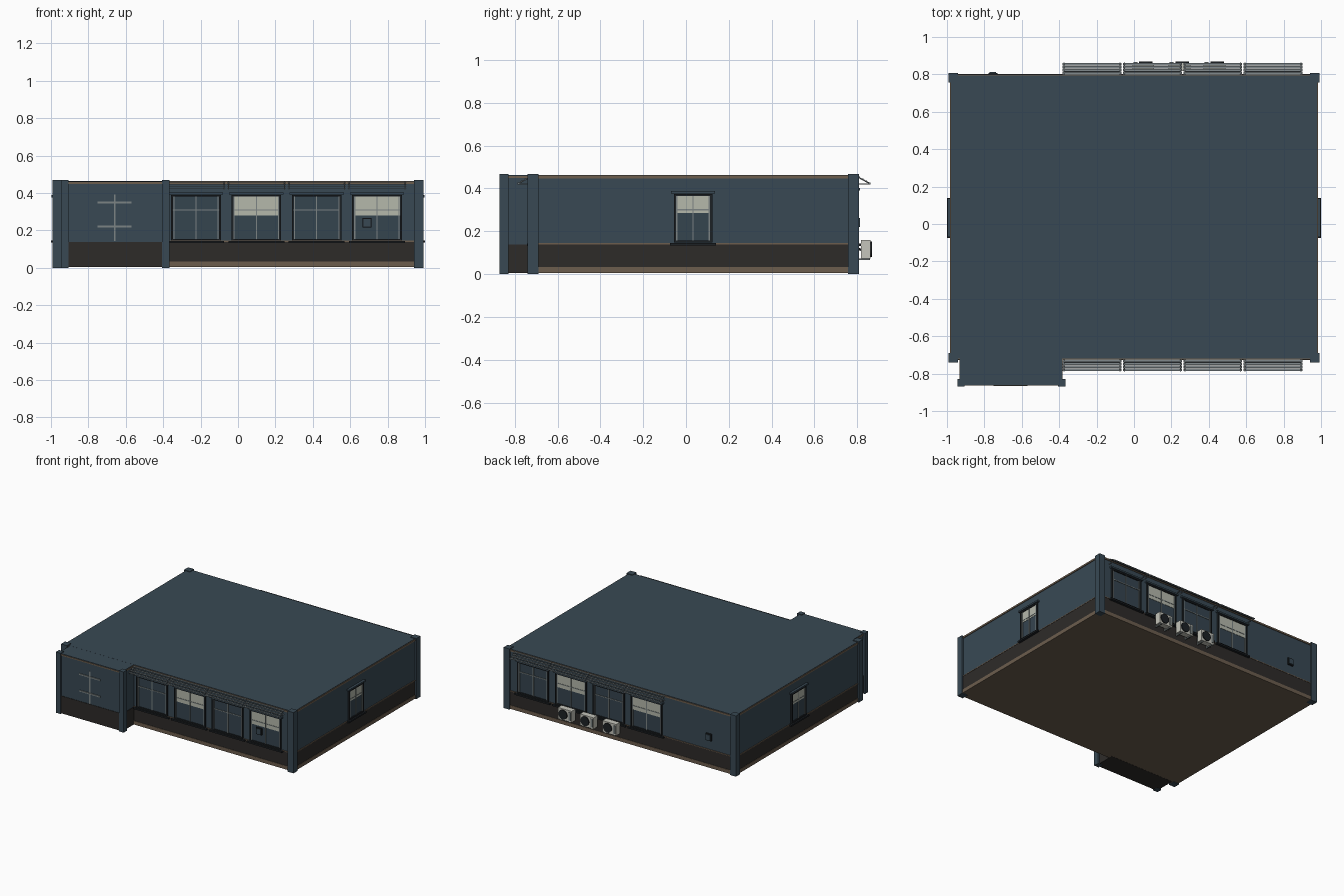
import bpy, math
from mathutils import Vector

if "Cube" in bpy.data.objects:
    bpy.data.objects.remove(bpy.data.objects["Cube"], do_unlink=True)


def material(name, r, g, b):
    m = bpy.data.materials.new(name)
    m.use_nodes = True
    m.diffuse_color = (r, g, b, 1)
    bsdf = m.node_tree.nodes["Principled BSDF"]
    bsdf.inputs["Base Color"].default_value = (r, g, b, 1)
    bsdf.inputs["Roughness"].default_value = 0.8
    return m


BLUE = material("slate blue wall", .040, .066, .088)
DARK = material("charcoal base", .027, .024, .022)
BROWN = material("brown trim", .15, .11, .075)
GLASS = material("dark glass", .036, .058, .078)
BLACK = material("black frame", .012, .015, .018)
BAR = material("grey glazing bar", .20, .23, .23)
BLIND = material("cream blind", .46, .48, .41)
STEEL = material("grey awning", .22, .255, .27)
CREAM = material("pale unit casing", .56, .56, .50)

# Wall planes: origin on the wall, direction along it, direction out of it
SIDES = {
    "front": (Vector((0, -.72, 0)), Vector((1, 0, 0)), Vector((0, -1, 0))),
    "porch": (Vector((0, -.86, 0)), Vector((1, 0, 0)), Vector((0, -1, 0))),
    "back": (Vector((0, .795, 0)), Vector((1, 0, 0)), Vector((0, 1, 0))),
    "left": (Vector((.978, 0, 0)), Vector((0, 1, 0)), Vector((1, 0, 0))),
    "right": (Vector((-.978, 0, 0)), Vector((0, 1, 0)), Vector((-1, 0, 0))),
}


def box(name, mat, x, y, z):
    bpy.ops.mesh.primitive_cube_add(size=1)
    o = bpy.context.object
    o.name = name
    o.location = [(a + b) / 2 for a, b in (x, y, z)]
    o.scale = [abs(b - a) for a, b in (x, y, z)]
    o.data.materials.append(mat)
    return o


def wall_box(name, mat, side, u, d, z):
    """Box placed on a wall: u along it, d out of it."""
    origin, along, out = SIDES[side]
    a = origin + along * u[0] + out * d[0]
    b = origin + along * u[1] + out * d[1]
    return box(f"{side}_{name}", mat, (a.x, b.x), (a.y, b.y), z)


def rod(name, mat, p, q, radius):
    p, q = Vector(p), Vector(q)
    bpy.ops.mesh.primitive_cylinder_add(vertices=6, radius=radius, depth=(q - p).length,
                                        location=(p + q) / 2)
    o = bpy.context.object
    o.name = name
    o.rotation_euler = (q - p).to_track_quat('Z', 'Y').to_euler()
    o.data.materials.append(mat)
    return o


def slab(name, mat, area, z, grow=0.0):
    x0, x1, y0, y1 = area
    return box(name, mat, (x0 - grow, x1 + grow), (y0 - grow, y1 + grow), z)


# Main block and front projection
MAIN = (-.978, .978, -.72, .795)
PORCH = (-.93, -.385, -.86, -.70)
slab("main_walls", BLUE, MAIN, (.02, .45))
slab("main_base", DARK, MAIN, (.03, .14), .003)
slab("main_plinth", BROWN, MAIN, (.005, .033), .006)
slab("main_dado_trim", BROWN, MAIN, (.139, .145), .005)
slab("main_cornice", BROWN, MAIN, (.447, .46), .005)
slab("main_roof", BLUE, MAIN, (.45, .463))
slab("porch_walls", BLUE, PORCH, (.02, .45))
slab("porch_base", DARK, PORCH, (.004, .138), .003)
slab("porch_cornice", BROWN, PORCH, (.449, .459), .004)
slab("porch_roof", BLUE, (-.93, -.385, -.86, -.60), (.45, .4625))

# Corner pillars
for i, (x, y, r) in enumerate([(-.966, .782, .025), (.966, .782, .025), (-.966, -.715, .025),
                               (.966, -.715, .025), (-.925, -.85, .02), (-.387, -.85, .02)]):
    box(f"corner_pillar_{i}", BLUE, (x - r, x + r), (y - r, y + r), (0, .468))


def window(side, u, z, blind=None, sill=True):
    """Pane, black surround, glazing bars, optional blind, lintel and sill."""
    (u0, u1), (z0, z1) = u, z
    mid, t = (u0 + u1) / 2, .005
    wall_box("window_pane", GLASS, side, u, (0, .003), z)
    if blind:
        wall_box("window_blind", BLIND, side, (u0 + t, u1 - t), (0, .005), (blind, z1 - t))
    for e in (u0, u1):
        wall_box("window_jamb", BLACK, side, (e - t, e + t), (0, .012), z)
    for e in (z0, z1):
        wall_box("window_rail", BLACK, side, (u0 - t, u1 + t), (0, .012), (e - t, e + t))
    for e in (u0 + .009, u1 - .009, mid):
        wall_box("window_mullion", BAR, side, (e - .003, e + .003), (0, .008), (z0 + t, z1 - t))
    bar = z0 + (z1 - z0) * .68
    wall_box("window_transom", BAR, side, (u0, u1), (0, .007), (bar - .003, bar + .003))
    wall_box("window_lintel", BLUE, side, (u0 - .018, u1 + .018), (0, .018), (z1 + .006, z1 + .018))
    if sill:
        wall_box("window_sill", BLACK, side, (u0 - .022, u1 + .022), (0, .022), (z0 - .018, z0 - .006))


# Side windows
for s in ("left", "right"):
    window(s, (-.052, .118), (.152, .37), .285)

# Rows of four windows, front and back, under louvred awnings
BAY, START = .3225, -.385
for s in ("front", "back"):
    for i in range(4):
        b0 = START + BAY * i
        shaded = (i % 2 == 1) if s == "front" else (i % 2 == 0)
        window(s, (b0 + .033, b0 + .288), (.15, .385), .28 if shaded else None)
        # Awning bay: stepped slats carried by triangular brackets
        for k in range(4):
            d = .003 + k * .0165
            h = .456 - k * .0095
            wall_box("awning_slat", STEEL, s, (b0 + .004, b0 + BAY - .004), (d, d + .0145), (h - .003, h))
        origin, along, out = SIDES[s]
        for e in (b0 + .012, b0 + BAY - .012):
            foot = origin + along * e
            tip = foot + out * .067 + Vector((0, 0, .421))
            rod(f"{s}_awning_rafter", STEEL, foot + Vector((0, 0, .458)), tip, .003)
            rod(f"{s}_awning_strut", STEEL, foot + Vector((0, 0, .421)), tip, .003)

# Projection glazing bars
wall_box("bar_upright", BAR, "porch", (-.664, -.654), (0, .006), (.142, .392))
for h in (.348, .22):
    wall_box("bar_cross", BAR, "porch", (-.75, -.57), (0, .007), (h - .005, h + .005))

# Meter boxes
for s, u in (("front", .69), ("back", -.755)):
    wall_box("meter_box", BLACK, s, (u - .024, u + .024), (0, .013), (.215, .267))
    wall_box("meter_door", BLUE, s, (u - .018, u + .018), (.013, .017), (.221, .261))

# Outdoor cooling units on the back wall
for i, x in enumerate((.05, .243, .43)):
    wall_box(f"cooling_casing_{i}", CREAM, "back", (x - .058, x + .058), (.022, .067), (.073, .16))
    for e in (x - .04, x + .04):
        wall_box("cooling_bracket", BAR, "back", (e - .004, e + .004), (0, .065), (.065, .073))
        wall_box("cooling_bracket_leg", BAR, "back", (e - .004, e + .004), (0, .008), (.065, .125))
    bpy.ops.mesh.primitive_cylinder_add(vertices=20, radius=.036, depth=.008,
                                        location=(x + .014, .865, .117),
                                        rotation=(math.pi / 2, 0, 0))
    fan = bpy.context.object
    fan.name = f"cooling_fan_{i}"
    fan.data.materials.append(BLACK)
    wall_box("cooling_vent", BAR, "back", (x - .052, x - .032), (.067, .07), (.085, .148))
    rod("cooling_pipe", BLACK, (x - .03, .79, .125), (x - .03, .825, .11), .005)
